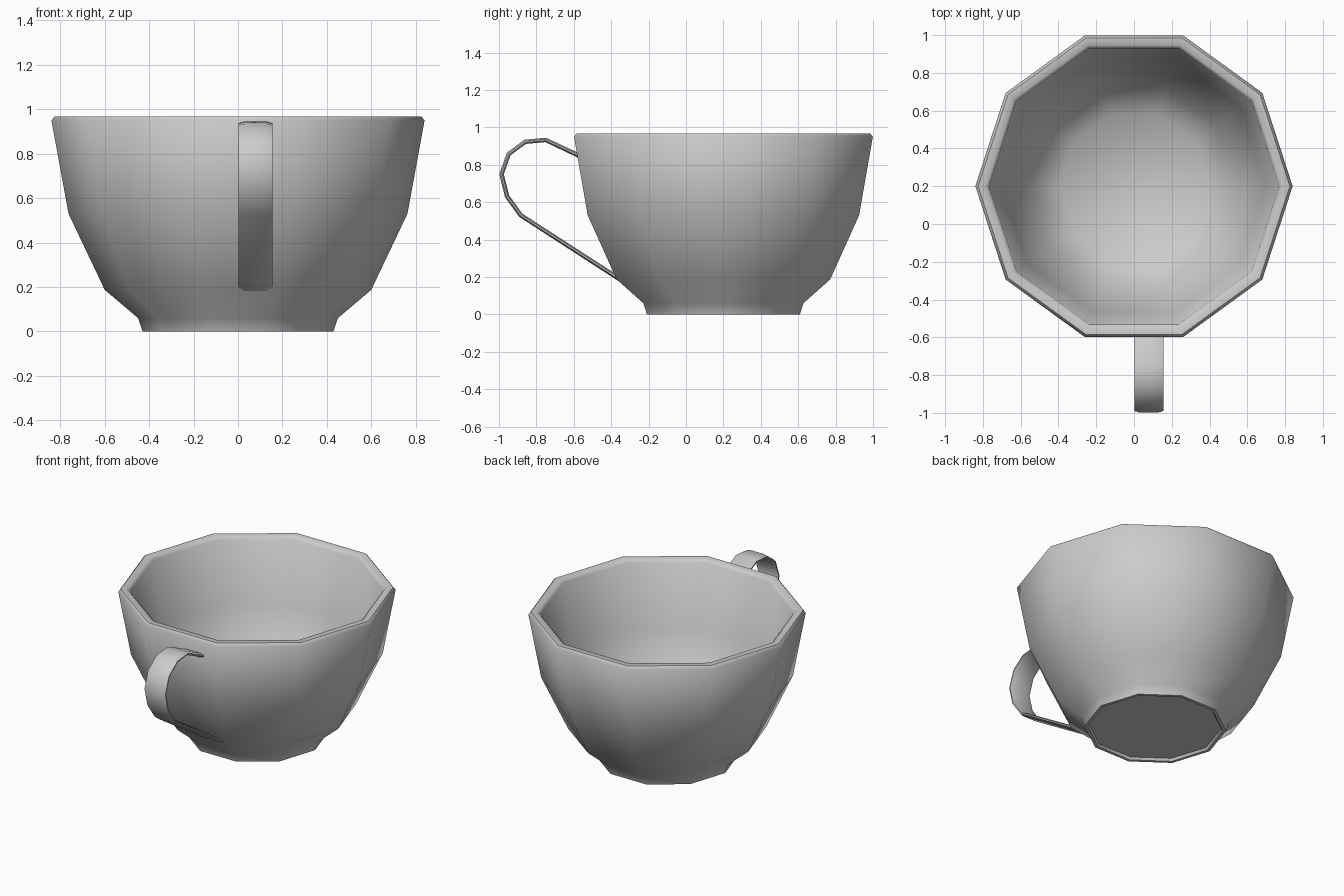
import bpy, bmesh, math
from mathutils import Vector

if "Cube" in bpy.data.objects:
    bpy.data.objects.remove(bpy.data.objects["Cube"])


def finish(name, bm, angle):
    bmesh.ops.recalc_face_normals(bm, faces=bm.faces[:])
    mesh = bpy.data.meshes.new(name)
    bm.to_mesh(mesh)
    bm.free()
    obj = bpy.data.objects.new(name, mesh)
    bpy.context.collection.objects.link(obj)
    bpy.ops.object.select_all(action='DESELECT')
    obj.select_set(True)
    bpy.context.view_layer.objects.active = obj
    bpy.ops.object.shade_smooth_by_angle(angle=math.radians(angle))
    return obj


def skin(bm, rings):
    # Bridge successive closed rings and cap both ends
    loops = [[bm.verts.new(p) for p in ring] for ring in rings]
    n = len(loops[0])
    for a, b in zip(loops, loops[1:]):
        for i in range(n):
            j = (i + 1) % n
            bm.faces.new((a[i], a[j], b[j], b[i]))
    bm.faces.new(loops[0])
    bm.faces.new(loops[-1])


# Ten-sided bowl: radius, height from foot recess, up outside, down inside
SIDES, CENTRE_Y = 10, 0.2
profile = [(0.40, 0.015), (0.41, 0.0), (0.43, 0.0), (0.45, 0.06), (0.60, 0.187),
           (0.763, 0.53), (0.84, 0.95), (0.825, 0.968), (0.785, 0.968),
           (0.768, 0.95), (0.70, 0.54), (0.545, 0.23), (0.40, 0.10)]
bm = bmesh.new()
skin(bm, [[(r * math.cos(math.tau * i / SIDES),
            CENTRE_Y + r * math.sin(math.tau * i / SIDES), z)
           for i in range(SIDES)] for r, z in profile])
finish("cup_bowl", bm, 50)

# Strap handle: flat lens-like section swept along a path in the YZ plane
path = [Vector((0, y, z)) for y, z in
        [(-0.575, 0.85), (-0.60, 0.862), (-0.75, 0.933), (-0.86, 0.923),
         (-0.948, 0.858), (-0.986, 0.75), (-0.957, 0.632), (-0.883, 0.53),
         (-0.36, 0.192)]]
section = [(-0.077, -0.004), (-0.05, -0.012), (0.05, -0.012), (0.077, -0.004),
           (0.077, 0.004), (0.05, 0.012), (-0.05, 0.012), (-0.077, 0.004)]
HANDLE_X = 0.079
rings = []
for i, p in enumerate(path):
    before = (p - path[i - 1]).normalized() if i else Vector()
    after = (path[i + 1] - p).normalized() if i < len(path) - 1 else Vector()
    t = (before + after).normalized()
    normal = Vector((0, -t.z, t.y))
    rings.append([p + Vector((HANDLE_X + w, 0, 0)) + normal * h for w, h in section])
bm = bmesh.new()
skin(bm, rings)
finish("cup_handle", bm, 50)
